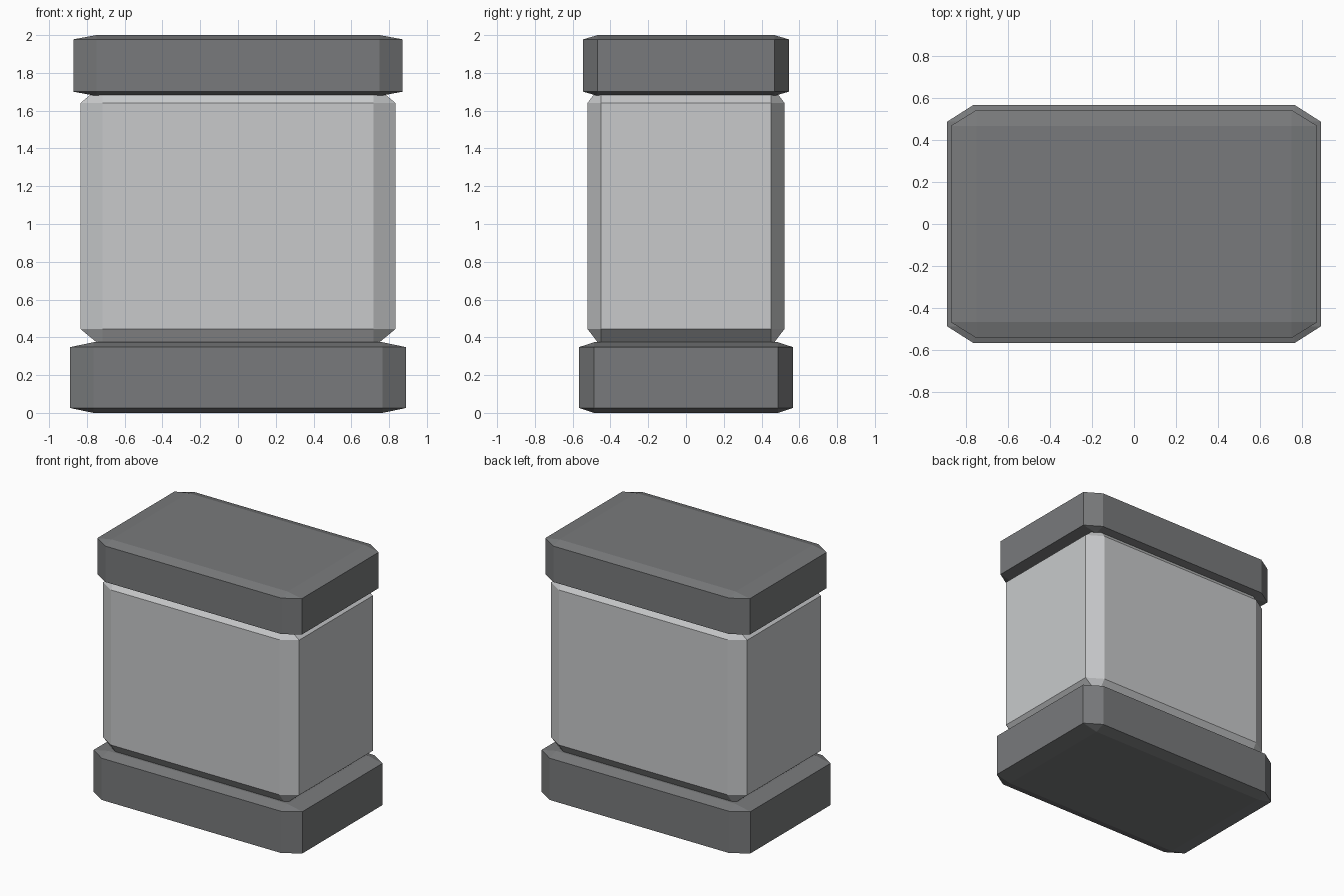
import bpy
import bmesh
from mathutils import Vector

cube = bpy.data.objects.get("Cube")
if cube:
    bpy.data.objects.remove(cube, do_unlink=True)


def make_material(name, color):
    mat = bpy.data.materials.new(name)
    mat.use_nodes = True
    mat.diffuse_color = color
    mat.node_tree.nodes["Principled BSDF"].inputs["Base Color"].default_value = color
    return mat


def chamfered_block(name, half_x, half_y, bottom, top, mat):
    """Chamfered cube stretched to size, so its chamfers stretch with it."""
    bm = bmesh.new()
    bmesh.ops.create_cube(bm, size=2)
    bmesh.ops.bevel(bm, geom=bm.edges[:], offset=0.14, offset_type='OFFSET',
                    segments=1, profile=0.5, affect='EDGES')
    bmesh.ops.scale(bm, vec=Vector((half_x, half_y, (top - bottom) / 2)), verts=bm.verts)
    bmesh.ops.translate(bm, vec=Vector((0, 0, (top + bottom) / 2)), verts=bm.verts)
    bmesh.ops.recalc_face_normals(bm, faces=bm.faces)
    mesh = bpy.data.meshes.new(name)
    bm.to_mesh(mesh)
    bm.free()
    mesh.materials.append(mat)
    obj = bpy.data.objects.new(name, mesh)
    bpy.context.collection.objects.link(obj)
    return obj


dark_grey = make_material("dark grey", (0.19, 0.195, 0.2, 1))
light_grey = make_material("light grey", (0.58, 0.59, 0.6, 1))

# Wide foot, tall body sunk into it, and the lid resting over the body
chamfered_block("base", 0.89, 0.567, 0, 0.374, dark_grey)
chamfered_block("body", 0.835, 0.522, 0.348, 1.737, light_grey)
chamfered_block("lid", 0.872, 0.544, 1.678, 2, dark_grey)
